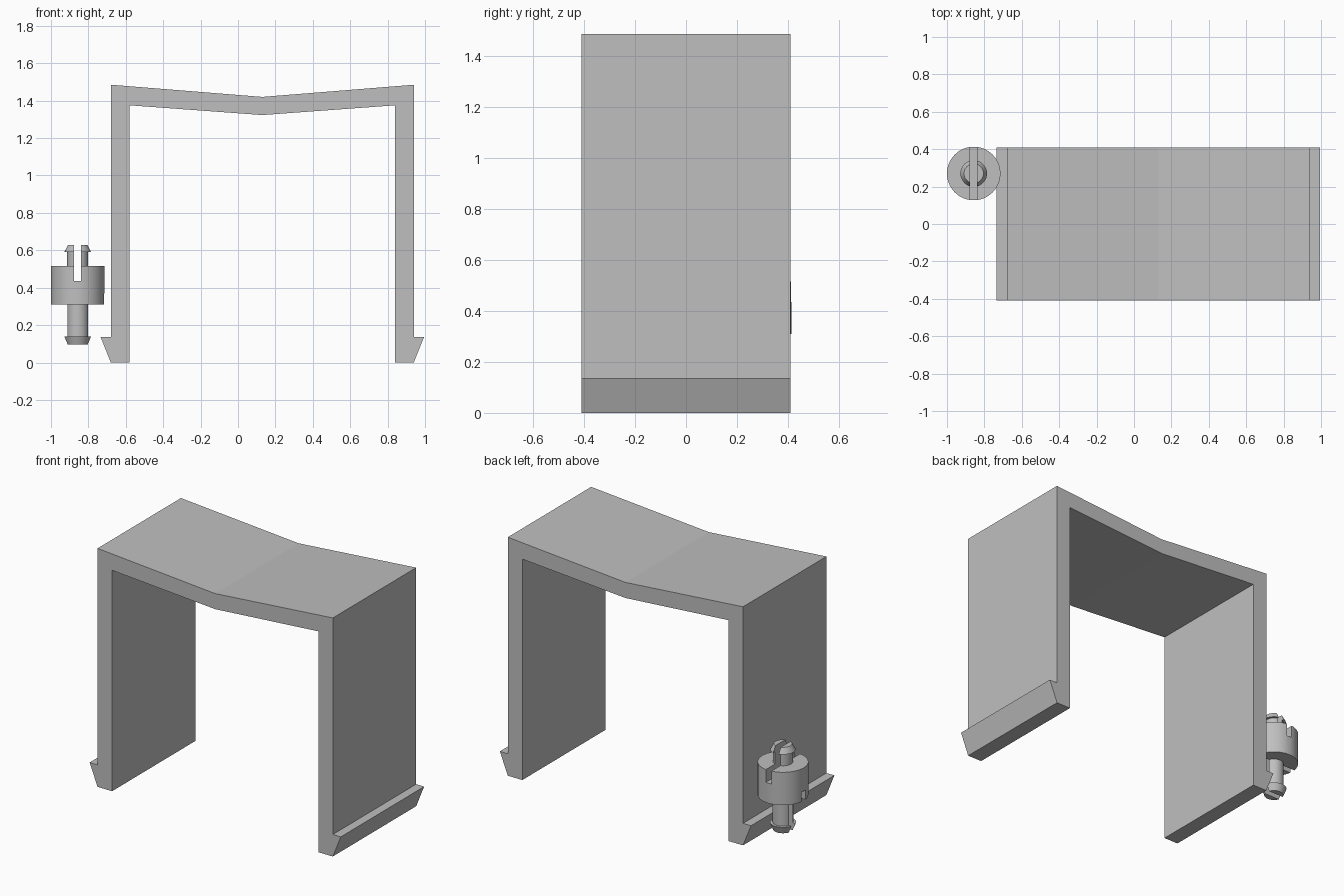
import bpy, bmesh, math
from mathutils import Matrix, Vector

cube = bpy.data.objects.get("Cube")
if cube:
    bpy.data.objects.remove(cube, do_unlink=True)

grey = bpy.data.materials.new("light grey plastic")
grey.use_nodes = True
colour = (0.52, 0.52, 0.52, 1)
grey.diffuse_color = colour
grey.node_tree.nodes["Principled BSDF"].inputs["Base Color"].default_value = colour


def make_object(name, bm):
    bmesh.ops.recalc_face_normals(bm, faces=bm.faces[:])
    mesh = bpy.data.meshes.new(name)
    bm.to_mesh(mesh)
    bm.free()
    mesh.materials.append(grey)
    obj = bpy.data.objects.new(name, mesh)
    bpy.context.collection.objects.link(obj)
    return obj


# Bracket: half profile from the outer sag of the roof to the inner one, mirrored
CENTRE_X, DEPTH = 0.13, 0.82
half = [(0, 1.42), (0.81, 1.485), (0.81, 0.137), (0.865, 0.137),
        (0.81, 0), (0.71, 0), (0.71, 1.375), (0, 1.323)]
outline = half + [(-x, z) for x, z in reversed(half[1:-1])]
bm = bmesh.new()
face = bm.faces.new([bm.verts.new((CENTRE_X + x, -DEPTH / 2, z)) for x, z in outline])
sweep = bmesh.ops.extrude_face_region(bm, geom=[face])
moved = [g for g in sweep["geom"] if isinstance(g, bmesh.types.BMVert)]
bmesh.ops.translate(bm, verts=moved, vec=(0, DEPTH, 0))
make_object("clip_bracket", bm)

# Pin: lathed profile of (radius, height) from the lower barb to the upper barb
PIN = Vector((-0.857, 0.27, 0))
profile = [(0, 0.095), (0.056, 0.095), (0.074, 0.14), (0.058, 0.14), (0.058, 0.31),
           (0.143, 0.31), (0.143, 0.515), (0.056, 0.515), (0.056, 0.592),
           (0.071, 0.592), (0.052, 0.628), (0, 0.628)]
bm = bmesh.new()
points = [bm.verts.new(PIN + Vector((r, 0, z))) for r, z in profile]
edges = [bm.edges.new(pair) for pair in zip(points, points[1:])]
bmesh.ops.spin(bm, geom=points + edges, cent=PIN, axis=(0, 0, 1),
               angle=math.tau, steps=48)
bmesh.ops.remove_doubles(bm, verts=bm.verts[:], dist=0.0005)
pin = make_object("snap_pin", bm)


# Crossed slots that split the two ends of the pin
def cut_slot(name, size, z):
    bm = bmesh.new()
    bmesh.ops.create_cube(bm, size=1, matrix=Matrix.Translation(PIN + Vector((0, 0, z)))
                          @ Matrix.Diagonal((*size, 1)))
    cutter = make_object(name, bm)
    cutter.hide_render = True
    mod = pin.modifiers.new(name, "BOOLEAN")
    mod.operation, mod.solver, mod.object = "DIFFERENCE", "EXACT", cutter
    return cutter


cutters = [cut_slot("upper_slot", (0.037, 0.4, 0.4), 0.435 + 0.2),
           cut_slot("lower_slot", (0.4, 0.037, 0.4), 0.37 - 0.2)]
bpy.context.view_layer.update()
cut = bpy.data.meshes.new_from_object(
    pin.evaluated_get(bpy.context.evaluated_depsgraph_get()))
pin.modifiers.clear()
pin.data = cut
for cutter in cutters:
    bpy.data.objects.remove(cutter, do_unlink=True)

bpy.ops.object.select_all(action="DESELECT")
pin.select_set(True)
bpy.context.view_layer.objects.active = pin
bpy.ops.object.shade_smooth_by_angle(angle=math.radians(25))
